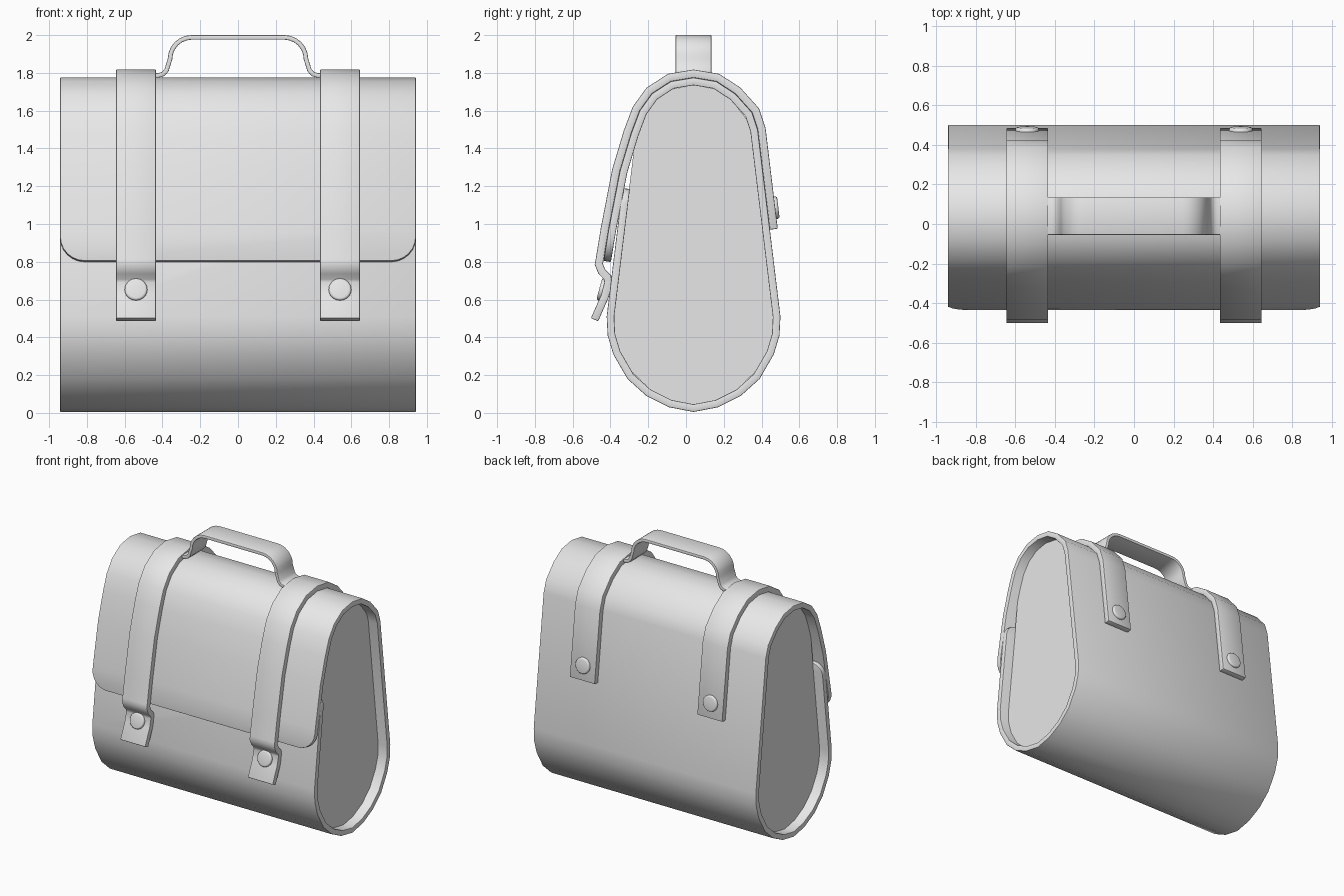
import bpy, bmesh, math
from mathutils import Vector

cube = bpy.data.objects.get("Cube")
if cube:
    bpy.data.objects.remove(cube, do_unlink=True)

GREY = (0.8, 0.8, 0.8, 1)
leather = bpy.data.materials.new("grey_leather")
leather.use_nodes = True
leather.diffuse_color = GREY
leather.node_tree.nodes["Principled BSDF"].inputs["Base Color"].default_value = GREY

MID = 0.04      # y of the body's middle plane
HALF = 0.942    # half the body width


def finish(bm, name, mods=()):
    """Turn a bmesh into an object, apply modifiers, shade smooth by angle."""
    mesh = bpy.data.meshes.new(name)
    bm.to_mesh(mesh)
    bm.free()
    mesh.materials.append(leather)
    obj = bpy.data.objects.new(name, mesh)
    bpy.context.collection.objects.link(obj)
    bpy.ops.object.select_all(action='DESELECT')
    obj.select_set(True)
    bpy.context.view_layer.objects.active = obj
    for kind, settings in mods:
        mod = obj.modifiers.new(kind.title(), kind)
        for key, value in settings.items():
            setattr(mod, key, value)
        bpy.ops.object.modifier_apply(modifier=mod.name)
    bpy.ops.object.shade_smooth_by_angle(angle=math.radians(35))
    return obj


def ribbon(name, path, lo, hi, thick, offset, place, round_start=0, round_end=0):
    """Sweep a 2D path sideways from lo to hi and give it thickness."""
    bm = bmesh.new()
    rows = [[bm.verts.new(place(p, w)) for w in (lo, hi)] for p in path]
    for a, b in zip(rows, rows[1:]):
        bm.faces.new((a[0], b[0], b[1], a[1]))
    for row, radius in ((rows[0], round_start), (rows[-1], round_end)):
        if radius:
            bmesh.ops.bevel(bm, geom=row, offset=radius, segments=6,
                            profile=0.5, affect='VERTICES')
    return finish(bm, name, (
        ("SOLIDIFY", dict(thickness=thick, offset=offset, use_even_offset=True)),
        ("BEVEL", dict(width=0.005, segments=2, limit_method='ANGLE',
                       angle_limit=math.radians(60)))))


def across_x(p, w):
    return (w, p[0], p[1])


def across_y(p, w):
    return (p[0], w, p[1])


# Body: one sheet from the front panel, under, up the back and over as a flap
base = [(0.46, 0.51), (0.455, 0.41), (0.425, 0.31), (0.35, 0.18), (0.25, 0.09),
        (0.13, 0.03)]
crown = [(0.34, 1.50), (0.31, 1.59), (0.22, 1.69), (0.12, 1.755)]
left_base = [(MID - d, z) for d, z in base]
right_base = [(MID + d, z) for d, z in reversed(base)]
over_top = [(MID + d, z) for d, z in crown] + [(MID, 1.775)]
flap = [(-0.08, 1.755), (-0.18, 1.69), (-0.245, 1.60), (-0.29, 1.48),
        (-0.35, 1.28), (-0.41, 0.97), (-0.437, 0.805)]
wrap = [(-0.337, 1.19)] + left_base + [(MID, 0.005)] + right_base + over_top + flap
ribbon("body_wrap", wrap, -HALF, HALF, 0.04, -1, across_x, 0.08, 0.13)

# Side panels, set in from the open ends
half = [(0.425, 0.51), (0.42, 0.42), (0.39, 0.32), (0.32, 0.21), (0.23, 0.125),
        (0.12, 0.068)]
top_half = [(0.30, 1.52), (0.27, 1.57), (0.20, 1.655), (0.11, 1.715)]
right_side = half[::-1] + top_half
outline = ([(MID, 0.045)] + [(MID + d, z) for d, z in right_side] + [(MID, 1.735)]
           + [(MID - d, z) for d, z in reversed(right_side)])
for side, label in ((1, "left"), (-1, "right")):
    bm = bmesh.new()
    face = bm.faces.new([bm.verts.new((side * 0.865, y, z)) for y, z in outline])
    ext = bmesh.ops.extrude_face_region(bm, geom=[face])
    moved = [v for v in ext["geom"] if isinstance(v, bmesh.types.BMVert)]
    bmesh.ops.translate(bm, verts=moved, vec=(-side * 0.03, 0, 0))
    bmesh.ops.recalc_face_normals(bm, faces=bm.faces)
    finish(bm, label + "_side_panel")

# Straps lie on the body, dip below the flap and flick out at the tip
tail = [(-0.44, 0.79), (-0.428, 0.76), (-0.397, 0.728), (-0.389, 0.69),
        (-0.41, 0.61), (-0.465, 0.485)]
strap_path = [(0.444, 0.97)] + over_top + flap + tail


def rivet(name, centre, normal):
    bm = bmesh.new()
    bmesh.ops.create_cone(bm, cap_ends=True, segments=24, radius1=0.06,
                          radius2=0.06, depth=0.05)
    top = [e for e in bm.edges if all(v.co.z > 0 for v in e.verts)]
    bmesh.ops.bevel(bm, geom=top, offset=0.012, segments=3, profile=0.5,
                    affect='EDGES')
    obj = finish(bm, name)
    obj.location = centre
    obj.rotation_euler = Vector(normal).to_track_quat('Z', 'Y').to_euler()


for side, label in ((1, "left"), (-1, "right")):
    x = side * 0.54
    ribbon(label + "_strap", strap_path, x - 0.106, x + 0.106, 0.042, 1, across_x)
    rivet(label + "_front_rivet", (x, -0.435, 0.65), (0, -1, 0.27))
    rivet(label + "_back_rivet", (x, 0.464, 1.085), (0, 1, 0.12))

# Handle: a flat band with rounded shoulders and feet tucked under the straps
arc = [(-0.245 - 0.115 * math.cos(t), 1.873 + 0.115 * math.sin(t))
       for t in (math.radians(15 * i) for i in range(7))]
shoulder = [(-0.5, 1.787), (-0.42, 1.787), (-0.395, 1.795), (-0.378, 1.815)] + arc
handle = shoulder + [(-x, z) for x, z in reversed(shoulder)]
ribbon("handle", handle, -0.055, 0.135, 0.024, 0, across_y)
